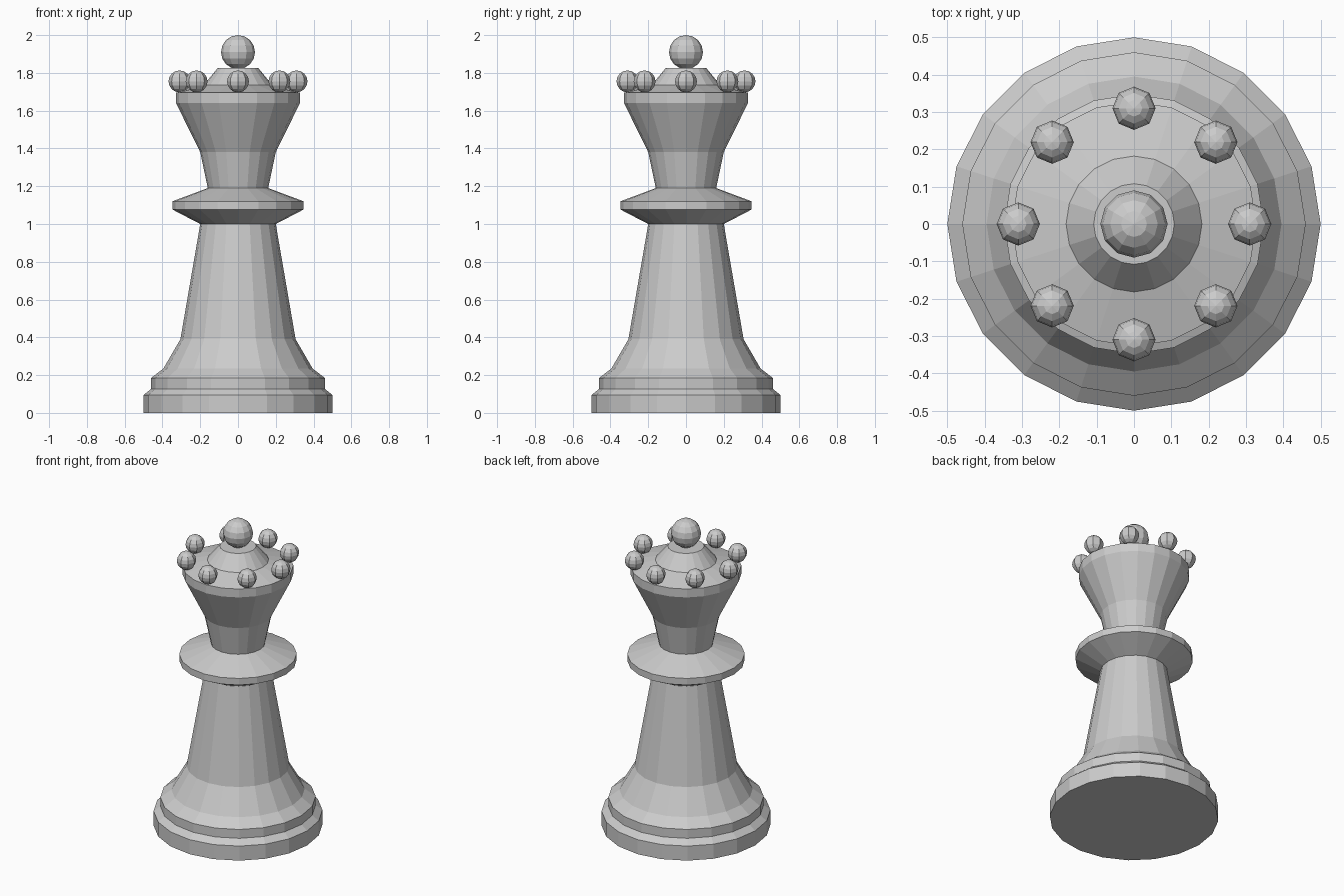
import bpy, bmesh, math
from mathutils import Vector

cube = bpy.data.objects.get("Cube")
if cube:
    bpy.data.objects.remove(cube, do_unlink=True)

SIDES = 20

# Single pale grey material
grey = bpy.data.materials.new("pale_grey")
grey.use_nodes = True
colour = (0.6, 0.6, 0.6, 1)
grey.diffuse_color = colour
grey.node_tree.nodes["Principled BSDF"].inputs["Base Color"].default_value = colour


def add_object(name, bm):
    bmesh.ops.recalc_face_normals(bm, faces=bm.faces)
    mesh = bpy.data.meshes.new(name)
    bm.to_mesh(mesh)
    bm.free()
    mesh.materials.append(grey)
    obj = bpy.data.objects.new(name, mesh)
    bpy.context.collection.objects.link(obj)
    return obj


def turned(name, profile):
    """Lathe a (radius, height) profile and cap both ends."""
    bm = bmesh.new()
    rings = []
    for r, z in profile:
        angles = [math.tau * i / SIDES for i in range(SIDES)]
        rings.append([bm.verts.new((r * math.cos(a), r * math.sin(a), z)) for a in angles])
    for low, high in zip(rings, rings[1:]):
        for i in range(SIDES):
            j = (i + 1) % SIDES
            bm.faces.new((low[i], low[j], high[j], high[i]))
    bm.faces.new(rings[0][::-1])
    bm.faces.new(rings[-1])
    return add_object(name, bm)


def ball(name, centre, radius, segments, rings):
    bm = bmesh.new()
    bmesh.ops.create_uvsphere(bm, u_segments=segments, v_segments=rings, radius=radius)
    bmesh.ops.translate(bm, verts=bm.verts, vec=Vector(centre))
    return add_object(name, bm)


# Stepped foot, flared stem, collar, flared crown and domed top in one turning
turned("body", [
    (0.5, 0), (0.5, 0.095), (0.46, 0.127), (0.46, 0.185),
    (0.395, 0.235), (0.305, 0.39), (0.2, 1.0),
    (0.348, 1.077), (0.348, 1.12), (0.16, 1.19),
    (0.2, 1.38), (0.328, 1.64), (0.328, 1.695),
    (0.182, 1.735), (0.108, 1.825),
])

# Large ball on top
ball("finial", (0, 0, 1.91), 0.09, 12, 8)

# Ring of small balls around the crown
for k in range(8):
    a = math.tau * k / 8
    ball(f"crown_bead_{k + 1}", (0.31 * math.cos(a), 0.31 * math.sin(a), 1.755), 0.058, 8, 8)
